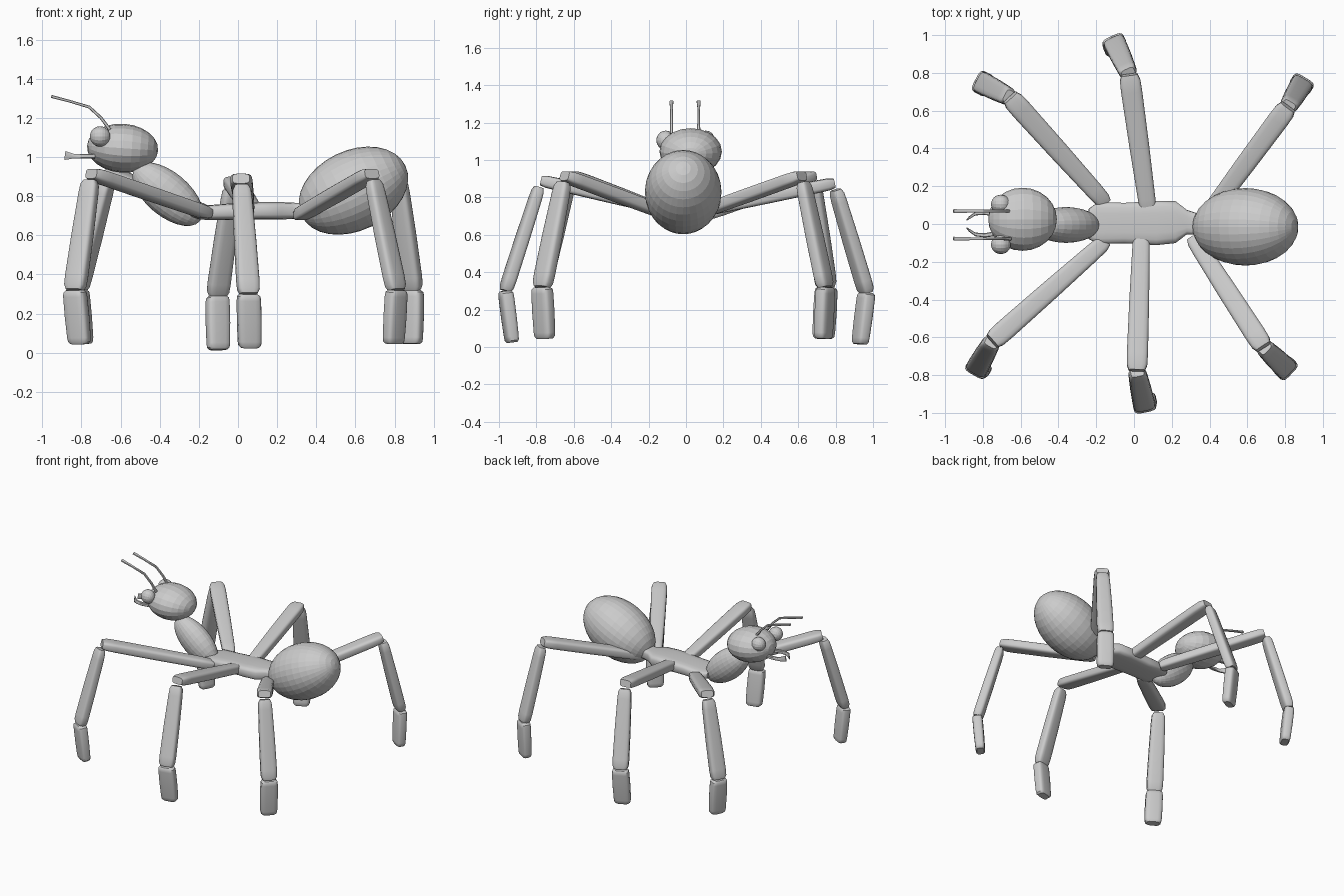
import bpy, bmesh, math
from mathutils import Vector, Matrix

cube = bpy.data.objects.get("Cube")
if cube:
    bpy.data.objects.remove(cube, do_unlink=True)

grey = bpy.data.materials.new("plain grey")
grey.use_nodes = True
grey.diffuse_color = (0.6, 0.6, 0.6, 1)
grey.node_tree.nodes["Principled BSDF"].inputs["Base Color"].default_value = (0.6, 0.6, 0.6, 1)


def finish(name, bm, smooth=None):
    bmesh.ops.recalc_face_normals(bm, faces=bm.faces)
    mesh = bpy.data.meshes.new(name)
    bm.to_mesh(mesh)
    bm.free()
    mesh.materials.append(grey)
    obj = bpy.data.objects.new(name, mesh)
    bpy.context.collection.objects.link(obj)
    if smooth:
        bpy.ops.object.select_all(action='DESELECT')
        obj.select_set(True)
        bpy.context.view_layer.objects.active = obj
        bpy.ops.object.shade_smooth_by_angle(angle=math.radians(smooth))
    return obj


def ellipsoid(name, centre, radii, tilt=0, segments=32, rings=16):
    """Faceted ball with its poles on the long x axis, tilted about y."""
    bm = bmesh.new()
    bmesh.ops.create_uvsphere(bm, u_segments=segments, v_segments=rings, radius=1)
    bm.transform(Matrix.Translation(centre) @ Matrix.Rotation(math.radians(tilt), 4, 'Y')
                 @ Matrix.Diagonal((*radii, 1)) @ Matrix.Rotation(math.pi / 2, 4, 'Y'))
    return finish(name, bm)


def loft(name, stations, wide, sides=16, power=0.5, smooth=40):
    """Skin rounded-rectangle sections; a station is (point, half width, half depth)."""
    bm = bmesh.new()
    points = [Vector(s[0]) for s in stations]
    wide = Vector(wide).normalized()
    rings = []
    for i, (p, w, d) in enumerate(stations):
        along = points[min(i + 1, len(points) - 1)] - points[max(i - 1, 0)]
        deep = along.cross(wide).normalized()
        ring = []
        for k in range(sides):
            a = 2 * math.pi * (k + 0.5) / sides
            c, s = math.cos(a), math.sin(a)
            u = math.copysign(abs(c) ** power, c) * w
            v = math.copysign(abs(s) ** power, s) * d
            ring.append(bm.verts.new(points[i] + wide * u + deep * v))
        rings.append(ring)
    for a, b in zip(rings, rings[1:]):
        for k in range(sides):
            n = (k + 1) % sides
            bm.faces.new((a[k], a[n], b[n], b[k]))
    bm.faces.new(rings[0])
    bm.faces.new(rings[-1])
    return finish(name, bm, smooth)


def limb(name, start, end, wide, w0, d0, w1, d1):
    """Tapered limb segment with softened ends."""
    start, end = Vector(start), Vector(end)
    stations = []
    for t, scale in ((0, 0.72), (0.04, 0.95), (0.12, 1), (0.5, 1.03), (0.88, 1), (0.96, 0.95), (1, 0.75)):
        stations.append((start.lerp(end, t), (w0 + (w1 - w0) * t) * scale,
                         (d0 + (d1 - d0) * t) * scale))
    loft(name, stations, wide)


# Body
ellipsoid("abdomen", (0.59, -0.015, 0.828), (0.295, 0.205, 0.205), -26)
ellipsoid("head", (-0.59, 0.025, 1.045), (0.182, 0.167, 0.125), 4, 20, 12)
ellipsoid("neck", (-0.36, -0.005, 0.81), (0.215, 0.095, 0.112), 40, 24, 14)
loft("thorax", [((-0.24, 0, 0.72), 0.08, 0.025), ((-0.19, 0.005, 0.715), 0.112, 0.036),
                ((-0.05, 0.005, 0.72), 0.108, 0.042), ((0.12, 0.005, 0.725), 0.118, 0.045),
                ((0.22, 0.01, 0.725), 0.112, 0.045), ((0.28, 0.01, 0.725), 0.065, 0.042),
                ((0.33, 0.0, 0.725), 0.058, 0.04), ((0.42, -0.01, 0.74), 0.09, 0.05)], (0, 1, 0))

# Legs: hip, knee, ankle, toe
legs = {
    "front_right": ((-0.15, -0.09, 0.71), (-0.75, -0.62, 0.915), (-0.835, -0.77, 0.32), (-0.81, -0.755, 0.045)),
    "front_left": ((-0.15, 0.11, 0.71), (-0.655, 0.67, 0.915), (-0.81, 0.75, 0.32), (-0.785, 0.735, 0.045)),
    "middle_right": ((0.04, -0.04, 0.72), (0.015, -0.775, 0.89), (0.055, -0.965, 0.30), (0.06, -0.93, 0.025)),
    "middle_left": ((0.08, 0.04, 0.72), (-0.025, 0.79, 0.875), (-0.105, 0.965, 0.29), (-0.1, 0.93, 0.015)),
    "hind_right": ((0.31, -0.07, 0.70), (0.685, -0.65, 0.915), (0.81, -0.77, 0.32), (0.795, -0.755, 0.045)),
    "hind_left": ((0.37, 0.02, 0.70), (0.815, 0.62, 0.915), (0.89, 0.745, 0.32), (0.885, 0.735, 0.045)),
}
for side, points in legs.items():
    hip, knee, ankle, toe = map(Vector, points)
    thigh_out = Vector((knee.x - hip.x, knee.y - hip.y, 0))
    shin_out = Vector((ankle.x - knee.x, ankle.y - knee.y, 0))
    thigh_wide = Vector((0, 0, 1)).cross(thigh_out)
    shin_wide = Vector((0, 0, 1)).cross(shin_out)
    limb(side + "_thigh", hip, knee, thigh_wide, 0.045, 0.034, 0.058, 0.034)
    shin_top = knee.lerp(ankle, 0.06)
    limb(side + "_shin", shin_top, ankle, shin_wide, 0.048, 0.032, 0.06, 0.036)
    limb(side + "_foot", ankle, toe, shin_wide, 0.061, 0.037, 0.06, 0.034)

# Eyes, antennae and jaws on both sides of the head
for label, s in (("left", 1), ("right", -1)):
    ellipsoid(label + "_eye", (-0.705, s * 0.107 - 0.002, 1.105), (0.052, 0.05, 0.052), 0, 16, 12)
    y = s * 0.073 - 0.005
    loft(label + "_antenna", [((-0.655, y, 1.14), 0.009, 0.009), ((-0.70, y, 1.20), 0.008, 0.008),
                              ((-0.76, y, 1.255), 0.008, 0.008), ((-0.86, y, 1.285), 0.008, 0.007),
                              ((-0.955, y, 1.31), 0.011, 0.008)], (0, 1, 0), 8)
    loft(label + "_jaw", [((-0.73, s * 0.05, 1.005), 0.014, 0.012), ((-0.79, s * 0.06, 1.005), 0.012, 0.012),
                          ((-0.84, s * 0.055, 1.005), 0.010, 0.012), ((-0.87, s * 0.035, 1.006), 0.008, 0.02),
                          ((-0.885, s * 0.022, 1.008), 0.004, 0.024)], (0, 1, 0), 8)
